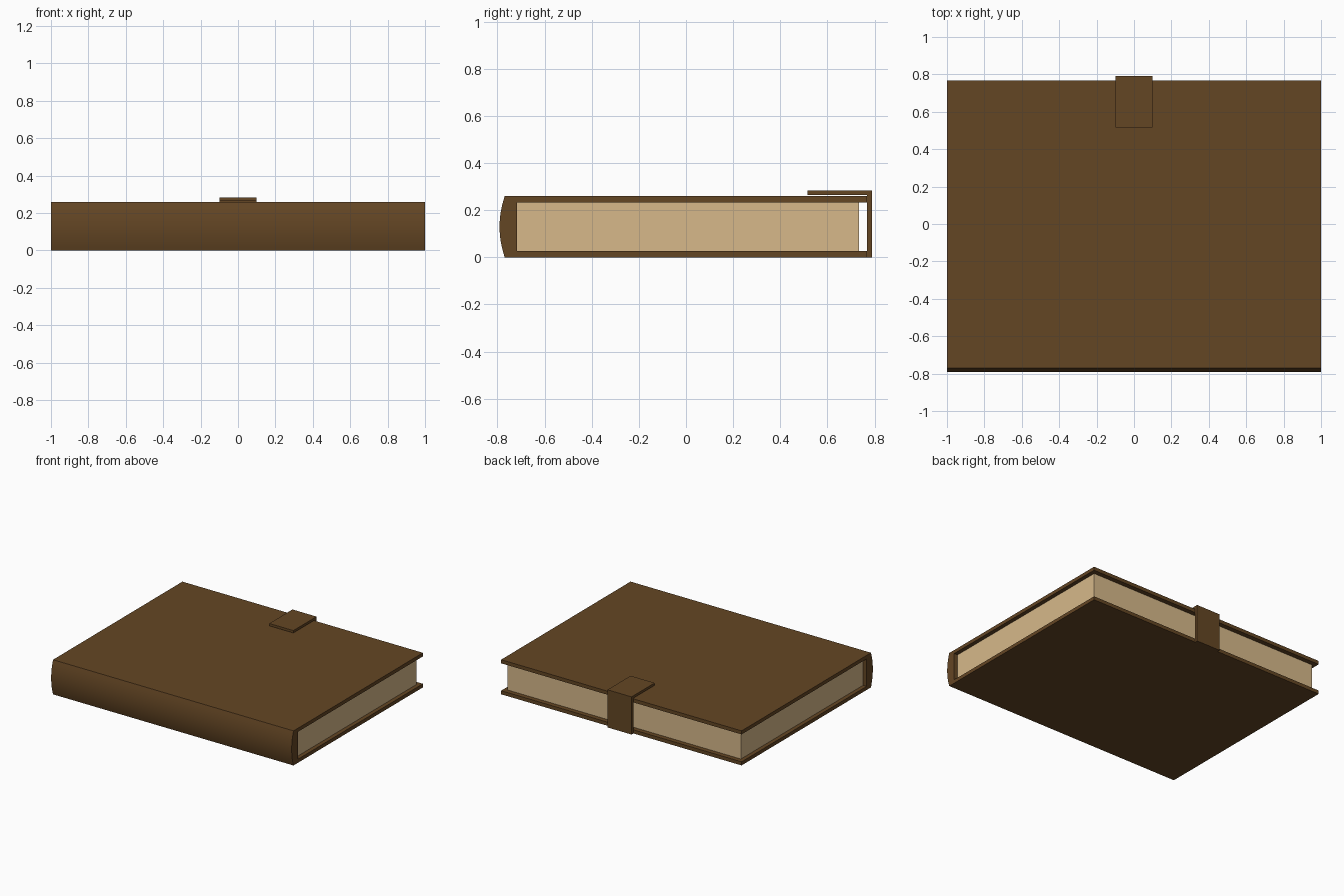
import bpy, math

if "Cube" in bpy.data.objects:
    bpy.data.objects.remove(bpy.data.objects["Cube"])


def material(name, rgb):
    m = bpy.data.materials.new(name)
    m.diffuse_color = (*rgb, 1)
    m.use_nodes = True
    m.node_tree.nodes["Principled BSDF"].inputs["Base Color"].default_value = m.diffuse_color
    return m


LEATHER = material("brown leather", (0.127, 0.061, 0.0176))
PAPER = material("tan paper", (0.679, 0.485, 0.254))


def extrude(name, profile, half_width, mat, smooth=False):
    """Extrude a counter-clockwise (y, z) profile along x."""
    n = len(profile)
    verts = [(s * half_width, y, z) for s in (-1, 1) for y, z in profile]
    faces = [tuple(reversed(range(n))), tuple(range(n, 2 * n))]
    faces += [(i, (i + 1) % n, (i + 1) % n + n, i + n) for i in range(n)]
    mesh = bpy.data.meshes.new(name)
    mesh.from_pydata(verts, [], faces)
    mesh.materials.append(mat)
    ob = bpy.data.objects.new(name, mesh)
    bpy.context.collection.objects.link(ob)
    if smooth:
        bpy.context.view_layer.objects.active = ob
        ob.select_set(True)
        bpy.ops.object.shade_smooth_by_angle(angle=math.radians(30))
        ob.select_set(False)
    return ob


def rect(y0, y1, z0, z1):
    return [(y0, z0), (y1, z0), (y1, z1), (y0, z1)]


H, T = 0.26, 0.027      # closed height, board thickness
INNER = -0.717          # inside face of the spine

# Cover boards
extrude("bottom_cover", rect(INNER, 0.768, 0, T), 1, LEATHER)
extrude("top_cover", rect(INNER, 0.768, H - T, H), 1, LEATHER)

# Rounded spine: shallow arc on the outside, flat inside
SEG = 12
arc = []
for i in range(SEG + 1):
    t = 1 - 2 * i / SEG
    arc.append((-0.769 - 0.022 * (1 - t * t), H / 2 * (1 + t)))
extrude("spine", arc + [(INNER, 0), (INNER, H)], 1, LEATHER, True)

# Page block, set in from the cover edges
extrude("pages", rect(INNER, 0.733, T, H - T), 0.97, PAPER)

# Clasp strap: rises from the back edge and folds over the top cover
strap = [(0.768, 0), (0.79, 0), (0.79, 0.283), (0.515, 0.283),
         (0.515, 0.265), (0.768, 0.265)]
extrude("clasp_strap", strap, 0.1, LEATHER)
